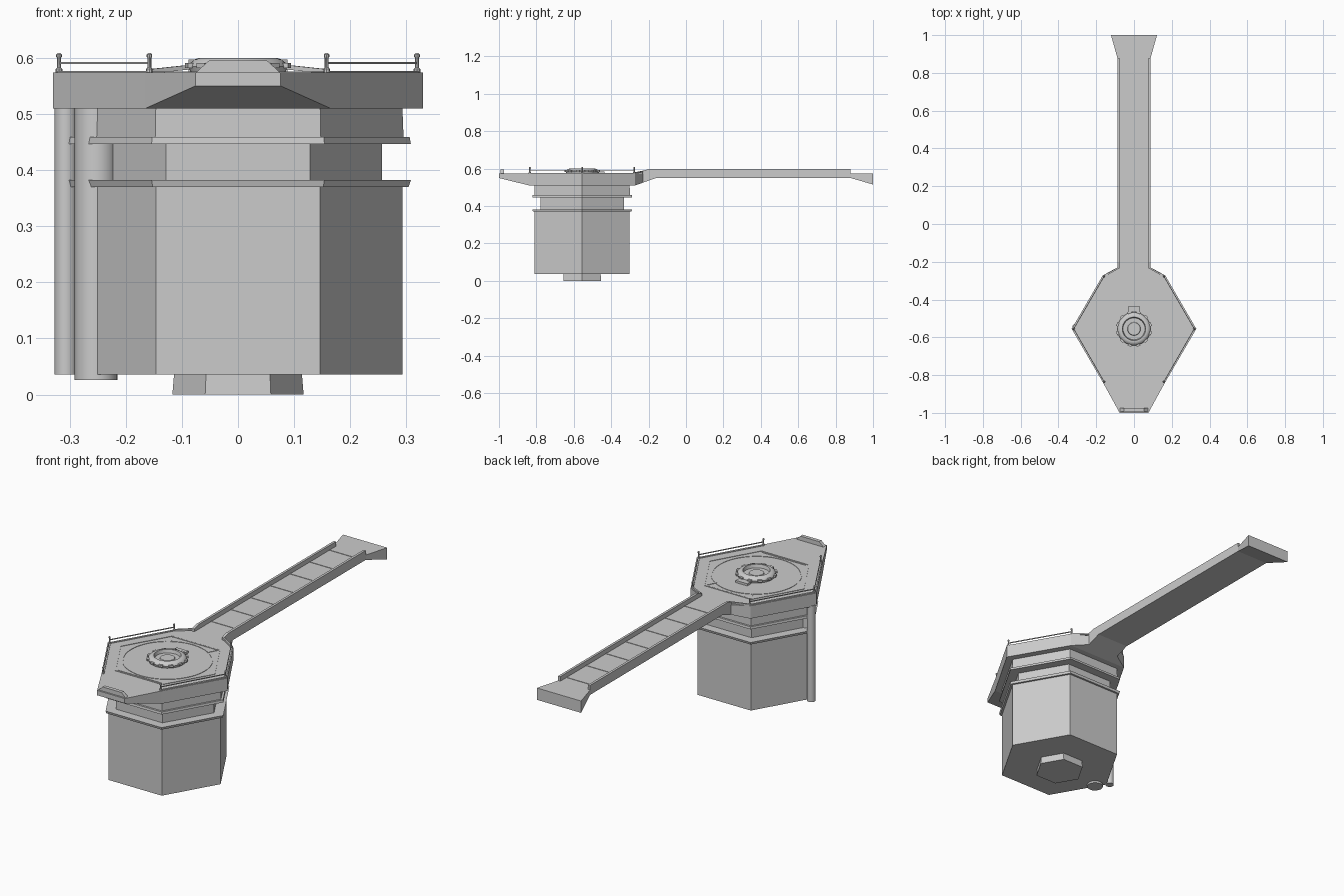
import bpy, bmesh, math
from mathutils import Vector

if "Cube" in bpy.data.objects:
    bpy.data.objects.remove(bpy.data.objects["Cube"])

CY = -0.555      # y of the tower axis
TOP = 0.574      # deck height


def make(name, verts, faces):
    me = bpy.data.meshes.new(name)
    bm = bmesh.new()
    vs = [bm.verts.new(v) for v in verts]
    for f in faces:
        bm.faces.new([vs[i] for i in f])
    bmesh.ops.recalc_face_normals(bm, faces=bm.faces)
    bm.to_mesh(me)
    bm.free()
    ob = bpy.data.objects.new(name, me)
    bpy.context.collection.objects.link(ob)
    return ob


def lathe(name, profile, n, x=0, y=CY, closed=False):
    """Revolve (radius, z) points with n sides; closed makes a ring, else capped."""
    verts = [(x + r * math.cos(2 * math.pi * i / n), y + r * math.sin(2 * math.pi * i / n), z)
             for r, z in profile for i in range(n)]
    m = len(profile)
    faces = []
    for k in range(m if closed else m - 1):
        a, b = k * n, (k + 1) % m * n
        faces += [(a + i, a + (i + 1) % n, b + (i + 1) % n, b + i) for i in range(n)]
    if not closed:
        faces += [tuple(range(n)), tuple(range((m - 1) * n, m * n))]
    return make(name, verts, faces)


def loft(name, sections):
    """Join rectangular sections given as (y, x0, x1, z0, z1)."""
    verts, faces = [], []
    for y, x0, x1, z0, z1 in sections:
        verts += [(x0, y, z0), (x1, y, z0), (x1, y, z1), (x0, y, z1)]
    for k in range(len(sections) - 1):
        a = 4 * k
        faces += [(a + i, a + (i + 1) % 4, a + 4 + (i + 1) % 4, a + 4 + i) for i in range(4)]
    e = len(verts) - 4
    faces += [(0, 1, 2, 3), (e, e + 1, e + 2, e + 3)]
    return make(name, verts, faces)


def bar(name, a, b, w, h):
    """Rectangular strip from a to b, resting on the given points."""
    a, b = Vector(a), Vector(b)
    d = b - a
    s = Vector((-d.y, d.x, 0)).normalized() * w / 2
    u = Vector((0, 0, h))
    verts = [p + q for p in (a, b) for q in (-s, s, s + u, u - s)]
    return make(name, verts, [(0, 1, 2, 3), (4, 5, 6, 7)] +
                [(i, (i + 1) % 4, 4 + (i + 1) % 4, 4 + i) for i in range(4)])


def smooth(ob):
    bpy.context.view_layer.objects.active = ob
    ob.select_set(True)
    bpy.ops.object.shade_smooth_by_angle(angle=math.radians(35))
    ob.select_set(False)


# hexagonal tower
lathe("foot", [(0.117, 0), (0.114, 0.036)], 6)
lathe("tower", [(0.293, 0.036), (0.293, 0.37), (0.304, 0.37), (0.308, 0.382), (0.257, 0.382),
                (0.257, 0.447), (0.308, 0.447), (0.306, 0.459), (0.295, 0.459), (0.293, 0.512)], 6)

# pipes on the left corner
smooth(lathe("large_pipe", [(0.038, 0.026), (0.038, 0.515)], 20, -0.253, CY - 0.037))
smooth(lathe("small_pipe", [(0.02, 0.036), (0.02, 0.515)], 16, -0.307, CY + 0.007))

# platform deck, nose, bridge and flared end in one loft
deck = [(-1.0, 0.076, 0.55), (-0.838, 0.165, 0.51), (CY, 0.33, 0.51), (-0.272, 0.165, 0.51),
        (-0.23, 0.088, 0.525), (-0.16, 0.088, 0.55), (0.88, 0.088, 0.55), (1.0, 0.122, 0.515)]
loft("deck", [(y, -w, w, z, TOP) for y, w, z in deck])

# nose lip
make("nose_lip", [(x * s, y, z) for y, dx in ((-0.992, 0), (-0.974, 0))
                  for x, s, z in ((0.075, -1, TOP), (0.075, 1, TOP), (0.052, 1, 0.595), (0.052, -1, 0.595))],
     [(0, 1, 2, 3), (4, 5, 6, 7), (0, 1, 5, 4), (1, 2, 6, 5), (2, 3, 7, 6), (3, 0, 4, 7)])

# curbs, posts and rails, both sides
for s, side in ((-1, "left"), (1, "right")):
    x0, x1 = sorted((s * 0.076, s * 0.088))
    loft(side + "_bridge_curb", [(-0.235, x0, x1, 0.56, 0.588), (-0.2, x0, x1, 0.56, 0.597),
                                 (0.88, x0, x1, 0.56, 0.597)])
    bar(side + "_joining_curb", (s * 0.157, -0.275, 0.572), (s * 0.082, -0.232, 0.58), 0.008, 0.008)
    pts = [(s * 0.158, -0.835), (s * 0.319, CY), (s * 0.158, -0.277)]
    for p in pts:
        smooth(lathe(side + "_rail_post", [(0.006, TOP), (0.006, 0.58), (0.0035, 0.583), (0.0035, 0.6),
                                           (0.005, 0.602), (0.005, 0.606), (0.002, 0.609)], 8, *p))
    for p, q in zip(pts, pts[1:]):
        bar(side + "_rail", (*p, 0.589), (*q, 0.589), 0.004, 0.004)
        bar(side + "_edge_curb", (*p, TOP - 0.001), (*q, TOP - 0.001), 0.01, 0.004)

# bridge deck seams
for i in range(7):
    y = -0.1 + i * 0.155
    bar("bridge_seam", (-0.076, y, TOP - 0.001), (0.076, y, TOP - 0.001), 0.006, 0.003)

# raised deck lines
for name, r, n in (("hex_line", 0.262, 6), ("circle_line", 0.205, 48)):
    lathe(name, [(r, TOP - 0.001), (r, TOP + 0.002), (r - 0.005, TOP + 0.002), (r - 0.005, TOP - 0.001)],
          n, closed=True)
mark = [(-0.1, -0.385), (-0.126, -0.335), (0.126, -0.335), (0.1, -0.385)]
for p, q in zip(mark, mark[1:]):
    bar("rear_mark", (*p, TOP - 0.001), (*q, TOP - 0.001), 0.004, 0.003)
bar("front_mark", (-0.12, -0.77, TOP - 0.001), (0.12, -0.77, TOP - 0.001), 0.004, 0.003)

# central hatch ring with lugs and a step
smooth(lathe("hatch", [(0.084, TOP - 0.002), (0.088, 0.585), (0.086, 0.59), (0.078, 0.597), (0.07, 0.6),
                       (0.062, 0.6), (0.058, 0.584), (0.035, 0.584), (0.033, 0.588), (0.004, 0.588)], 32))
for i in range(12):
    a = math.pi * (i + 0.5) / 6
    c, s = math.cos(a), math.sin(a)
    bar("hatch_lug", (0.078 * c, CY + 0.078 * s, 0.582), (0.095 * c, CY + 0.095 * s, 0.582), 0.02, 0.009)
bar("hatch_step", (-0.032, -0.452, TOP - 0.001), (0.032, -0.452, TOP - 0.001), 0.03, 0.012)
